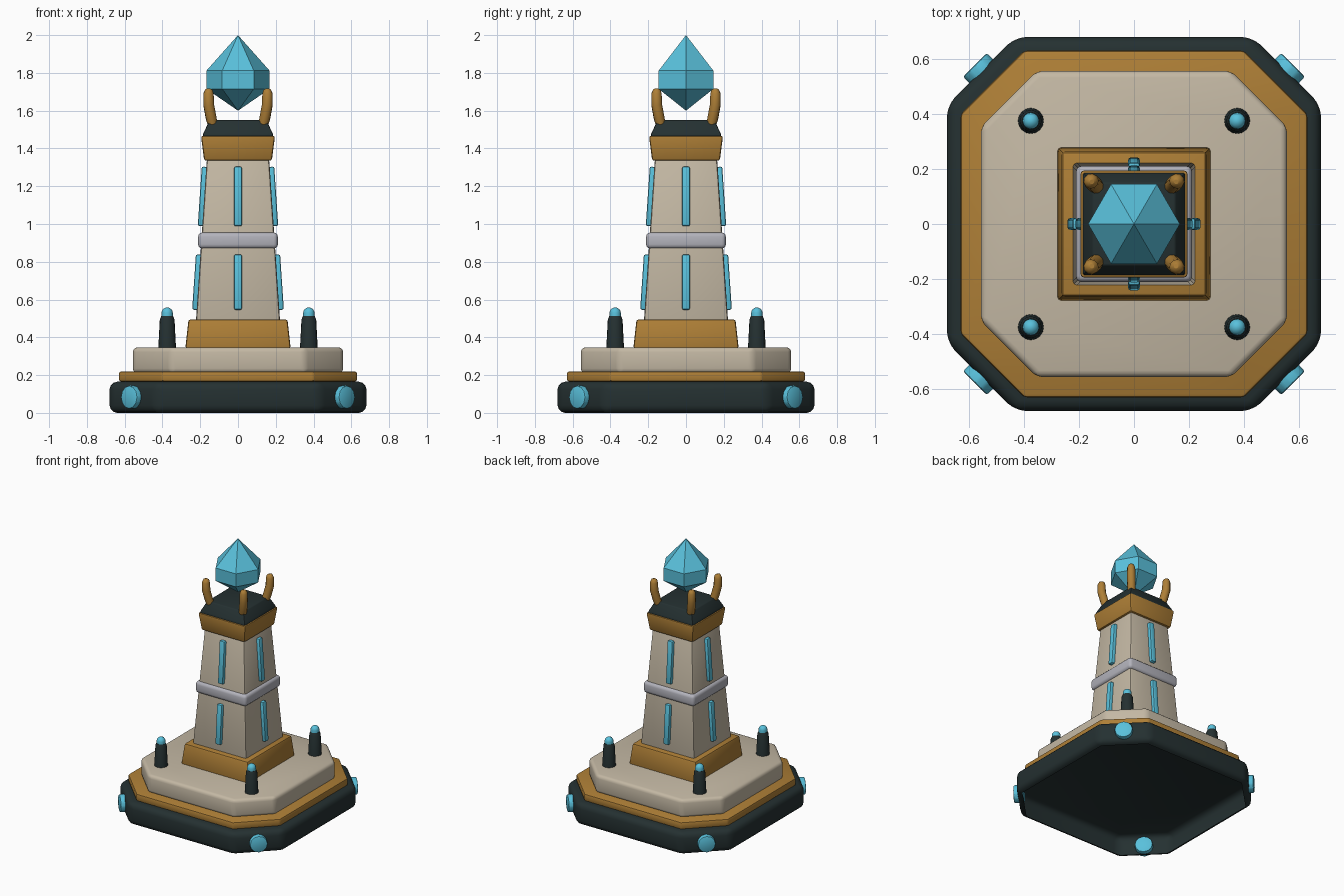
import bpy
import bmesh
import math
from mathutils import Matrix, Vector

cube = bpy.data.objects.get("Cube")
if cube:
    bpy.data.objects.remove(cube, do_unlink=True)


def material(name, rgb):
    m = bpy.data.materials.new(name)
    m.use_nodes = True
    m.diffuse_color = (*rgb, 1)
    m.node_tree.nodes["Principled BSDF"].inputs["Base Color"].default_value = (*rgb, 1)
    return m


DARK = material("dark slate", (0.018, 0.030, 0.031))
GOLD = material("aged gold", (0.42, 0.21, 0.037))
STONE = material("pale stone", (0.55, 0.48, 0.37))
CYAN = material("cyan crystal", (0.10, 0.53, 0.71))
STEEL = material("light steel", (0.45, 0.45, 0.50))

CORNERS = [(sx, sy) for sx in (-1, 1) for sy in (-1, 1)]


def square(r):
    return [(r, -r), (r, r), (-r, r), (-r, -r)]


def octagon(r):
    c = r * 0.635
    return [(r, -c), (r, c), (c, r), (-c, r), (-r, c), (-r, -c), (-c, -r), (c, -r)]


def ngon(r, n):
    return [(r * math.cos(math.tau * i / n), r * math.sin(math.tau * i / n)) for i in range(n)]


def loft(name, mat, levels, bevel=0.0, segments=3, open_bottom=False, smooth=True, matrix=None):
    """Skin a stack of (outline, z) rings, close the ends, round the edges."""
    bm = bmesh.new()
    rings = [[bm.verts.new((x, y, z)) for x, y in outline] for outline, z in levels]
    n = len(rings[0])
    for low, high in zip(rings, rings[1:]):
        for i in range(n):
            j = (i + 1) % n
            bm.faces.new((low[i], low[j], high[j], high[i]))
    bm.faces.new(rings[0][::-1])
    bm.faces.new(rings[-1])
    bmesh.ops.remove_doubles(bm, verts=bm.verts, dist=0.0001)
    bmesh.ops.recalc_face_normals(bm, faces=bm.faces)
    if bevel:
        bmesh.ops.bevel(bm, geom=bm.edges[:], offset=bevel, segments=segments,
                        profile=0.5, affect='EDGES', clamp_overlap=True)
    if open_bottom:
        bm.normal_update()
        flat = [f for f in bm.faces if f.normal.z < -0.999]
        bmesh.ops.delete(bm, geom=flat, context='FACES')
    if matrix:
        bm.transform(matrix)
    mesh = bpy.data.meshes.new(name)
    bm.to_mesh(mesh)
    bm.free()
    return finish(name, mesh, mat, smooth)


def finish(name, data, mat, smooth=True):
    obj = bpy.data.objects.new(name, data)
    bpy.context.collection.objects.link(obj)
    data.materials.append(mat)
    if smooth:
        bpy.ops.object.select_all(action='DESELECT')
        obj.select_set(True)
        bpy.context.view_layer.objects.active = obj
        bpy.ops.object.shade_smooth_by_angle(angle=math.radians(35))
    return obj


# Stepped base, hollow underneath
loft("base_skirt", DARK, [(octagon(0.68), 0), (octagon(0.68), 0.165)], 0.04, open_bottom=True)
loft("base_trim", GOLD, [(octagon(0.63), 0.166), (octagon(0.63), 0.22)], 0.012, 2)
loft("base_deck", STONE, [(octagon(0.557), 0.21), (octagon(0.557), 0.347)], 0.025)

# Tower
loft("tower_plinth", GOLD, [(square(0.279), 0.34), (square(0.262), 0.495)], 0.012, 2)
loft("tower_shaft", STONE, [(square(0.223), 0.48), (square(0.165), 1.345)], 0.014, 2)
loft("tower_band", STEEL, [(square(0.211), 0.87), (square(0.211), 0.955)], 0.022)
loft("tower_collar", GOLD, [(square(0.179), 1.335), (square(0.196), 1.467)], 0.012, 2)
loft("tower_cap", DARK,
     [(square(0.186), 1.46), (square(0.186), 1.475), (square(0.15), 1.55)], 0.007, 2)

# Light strips following the sloping walls
SLOPE = (0.223 - 0.165) / 0.865
for side in range(4):
    turn = Matrix.Rotation(side * math.pi / 2, 4, 'Z')
    for label, low, high in (("lower", 0.545, 0.838), ("upper", 0.988, 1.303)):
        mid = (low + high) / 2
        wall = 0.223 - SLOPE * (mid - 0.48)
        half = (high - low) / 2
        place = (turn @ Matrix.Translation((wall + 0.003, 0, mid))
                 @ Matrix.Rotation(-math.atan(SLOPE), 4, 'Y'))
        loft(f"{label}_light_strip_{side}", CYAN,
             [(square(0.021), -half), (square(0.021), half)], 0.009, 2, matrix=place)

for k, (sx, sy) in enumerate(CORNERS):
    # Deck posts with glowing domes
    spot = Matrix.Translation((sx * 0.375, sy * 0.375, 0))
    loft(f"deck_post_{k}", DARK,
         [(ngon(0.047, 16), 0.34), (ngon(0.039, 16), 0.495), (ngon(0.031, 16), 0.513)],
         matrix=spot)
    dome = [(ngon(0.03, 16), 0.505)]
    dome += [(ngon(0.03 * math.cos(a), 16), 0.53 + 0.028 * math.sin(a))
             for a in (0, 0.4, 0.8, 1.2, 1.45)]
    loft(f"post_light_{k}", CYAN, dome, matrix=spot)

    # Round lamps through the cut corners of the base
    out = Vector((sx, sy, 0)).normalized()
    aim = out.to_track_quat('Z', 'Y').to_matrix().to_4x4()
    loft(f"corner_lamp_{k}", CYAN,
         [(ngon(0.062, 12), -0.035), (ngon(0.062, 12), 0.035)], 0.008, 2,
         matrix=Matrix.Translation(out * 0.783 + Vector((0, 0, 0.083))) @ aim)

    # Curved prongs around the crystal
    curve = bpy.data.curves.new(f"prong_{k}", 'CURVE')
    curve.dimensions = '3D'
    curve.bevel_depth = 0.029
    curve.bevel_resolution = 3
    curve.use_fill_caps = True
    curve.resolution_u = 4
    path = [(0.128, 1.50, 0.85), (0.142, 1.56, 1), (0.155, 1.63, 1),
            (0.156, 1.69, 0.95), (0.154, 1.71, 0.7), (0.153, 1.717, 0.3)]
    spline = curve.splines.new('POLY')
    spline.points.add(len(path) - 1)
    for p, (d, z, r) in zip(spline.points, path):
        p.co = (sx * d, sy * d, z, 1)
        p.radius = r
    spline.use_smooth = True
    prong = bpy.data.objects.new(f"prong_{k}", curve)
    bpy.context.collection.objects.link(prong)
    curve.materials.append(GOLD)

# Floating faceted crystal
loft("crystal", CYAN,
     [(ngon(0.00001, 6), 1.6), (ngon(0.167, 6), 1.715), (ngon(0.167, 6), 1.812),
      (ngon(0.00001, 6), 2.0)], smooth=False)
